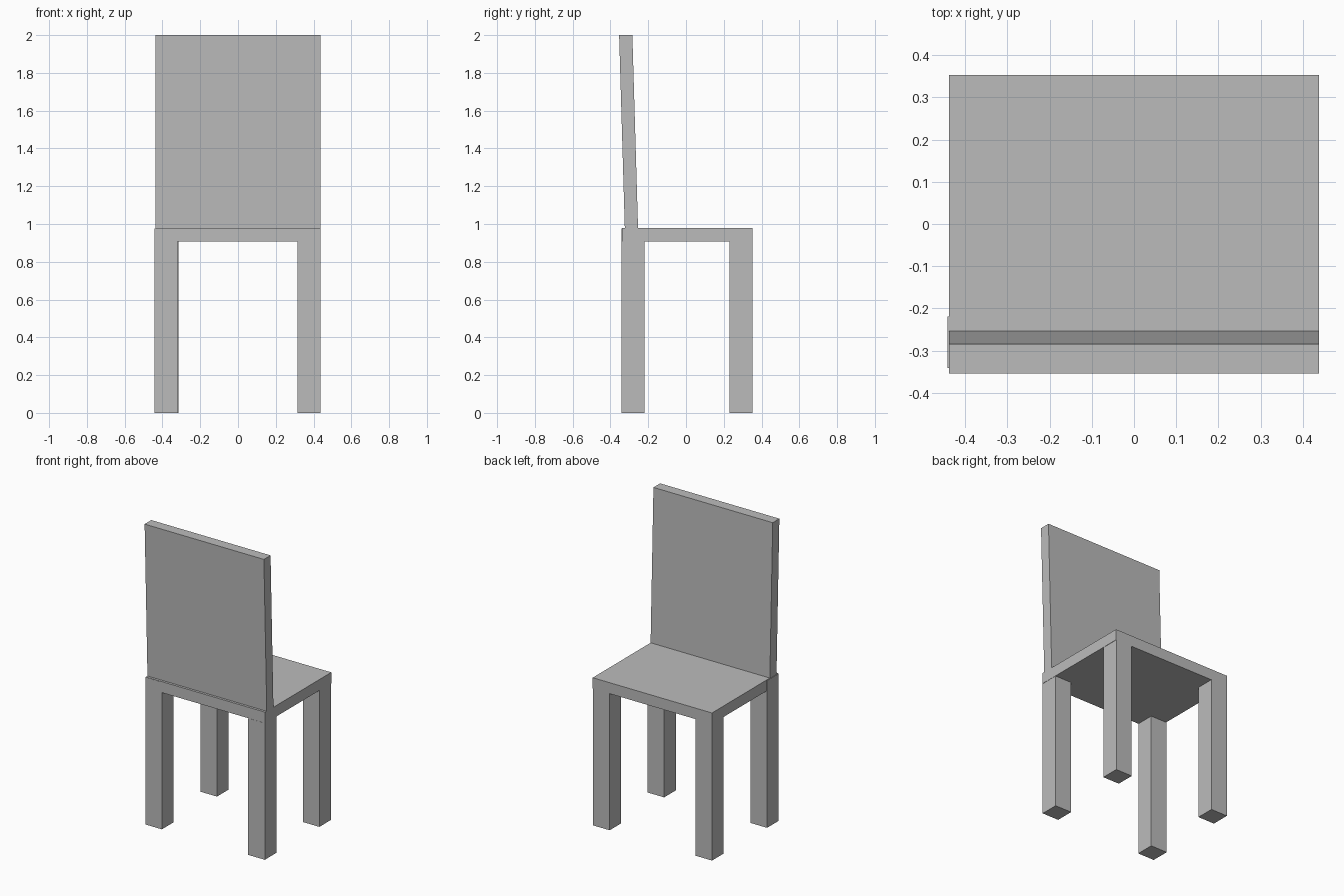
import bpy
import bmesh

cube = bpy.data.objects.get("Cube")
if cube:
    bpy.data.objects.remove(cube, do_unlink=True)

# Single plain grey finish
grey = bpy.data.materials.new("plain_grey")
grey.use_nodes = True
colour = (0.5, 0.5, 0.5, 1)
grey.diffuse_color = colour
grey.node_tree.nodes["Principled BSDF"].inputs["Base Color"].default_value = colour


def box(name, x, y, z, lean=0):
    """Box spanning the x, y and z ranges; lean shifts its top along y."""
    bm = bmesh.new()
    bmesh.ops.create_cube(bm, size=1)
    for v in bm.verts:
        top = v.co.z > 0
        v.co = (x[v.co.x > 0], y[v.co.y > 0] + lean * top, z[top])
    mesh = bpy.data.meshes.new(name)
    bm.to_mesh(mesh)
    bm.free()
    mesh.materials.append(grey)
    obj = bpy.data.objects.new(name, mesh)
    bpy.context.collection.objects.link(obj)
    return obj


# Seat slab and backward-leaning backrest
seat_bottom, seat_top = 0.907, 0.98
box("seat", (-0.438, 0.438), (-0.34, 0.353), (seat_bottom, seat_top))
box("backrest", (-0.438, 0.438), (-0.324, -0.254), (seat_top, 2), lean=-0.03)

# Four square legs, flush with the seat corners
leg = 0.122
for end, y in (("rear", -0.341), ("front", 0.231)):
    for side, x in (("right", -0.438), ("left", 0.314)):
        if (end, side) == ("rear", "right"):
            x = -0.442  # this leg stands slightly proud of the seat
            height = seat_top - 0.003
        else:
            height = seat_bottom
        box(f"{end}_{side}_leg", (x, x + leg), (y, y + leg), (0, height))
